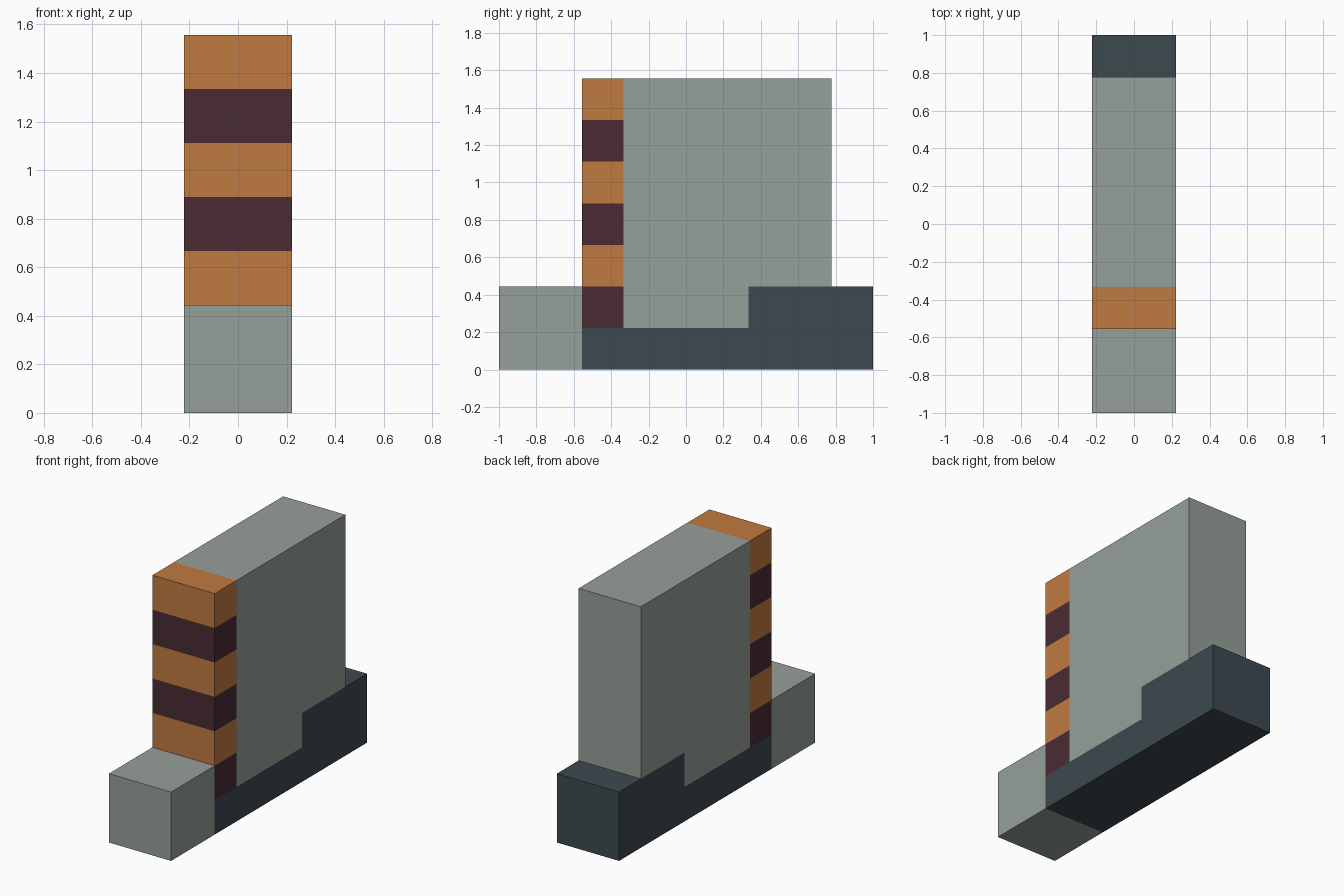
import bpy
import bmesh

if "Cube" in bpy.data.objects:
    bpy.data.objects.remove(bpy.data.objects["Cube"], do_unlink=True)

U = 2 / 9          # module the whole model is laid out on
HALF_WIDTH = U     # half width along x


def material(name, srgb):
    lin = [((c / 255 + 0.055) / 1.055) ** 2.4 for c in srgb]
    mat = bpy.data.materials.new(name)
    mat.use_nodes = True
    mat.diffuse_color = (*lin, 1)
    mat.node_tree.nodes["Principled BSDF"].inputs["Base Color"].default_value = (*lin, 1)
    return mat


grey = material("pale grey", (150, 160, 155))
slate = material("dark slate", (60, 73, 79))
orange = material("orange", (192, 122, 64))
maroon = material("maroon", (74, 43, 52))


def extrude_profile(name, profile, mats, bands=()):
    """Extrude a (y, z) profile, given in modules, across the width.
    Bands are heights to cut at; materials alternate from band to band."""
    bm = bmesh.new()
    face = bm.faces.new([bm.verts.new((-HALF_WIDTH, y * U, z * U)) for y, z in profile])
    new = bmesh.ops.extrude_face_region(bm, geom=[face])["geom"]
    bmesh.ops.translate(bm, vec=(2 * HALF_WIDTH, 0, 0),
                        verts=[v for v in new if isinstance(v, bmesh.types.BMVert)])
    for h in bands:
        bmesh.ops.bisect_plane(bm, geom=bm.verts[:] + bm.edges[:] + bm.faces[:],
                               plane_co=(0, 0, h * U), plane_no=(0, 0, 1))
    bmesh.ops.recalc_face_normals(bm, faces=bm.faces)
    if bands:
        for f in bm.faces:
            z = f.calc_center_median().z / U
            # the flat top takes the colour of the uppermost band
            f.material_index = sum(z > h + 0.01 for h in bands) % len(mats)
    mesh = bpy.data.meshes.new(name)
    bm.to_mesh(mesh)
    bm.free()
    for m in mats:
        mesh.materials.append(m)
    obj = bpy.data.objects.new(name, mesh)
    bpy.context.collection.objects.link(obj)
    return obj


# Low block projecting at the front
extrude_profile("front_block", [(-4.5, 0), (-2.5, 0), (-2.5, 2), (-4.5, 2)], [grey])

# Stepped dark base, taller at the back
extrude_profile("stepped_base",
                [(-2.5, 0), (4.5, 0), (4.5, 2), (1.5, 2), (1.5, 1), (-2.5, 1)], [slate])

# Tall slab resting on the step
extrude_profile("tall_slab",
                [(-1.5, 1), (1.5, 1), (1.5, 2), (3.5, 2), (3.5, 7), (-1.5, 7)], [grey])

# Striped column along the slab's front edge
extrude_profile("striped_column", [(-2.5, 1), (-1.5, 1), (-1.5, 7), (-2.5, 7)],
                [maroon, orange], bands=range(2, 7))
